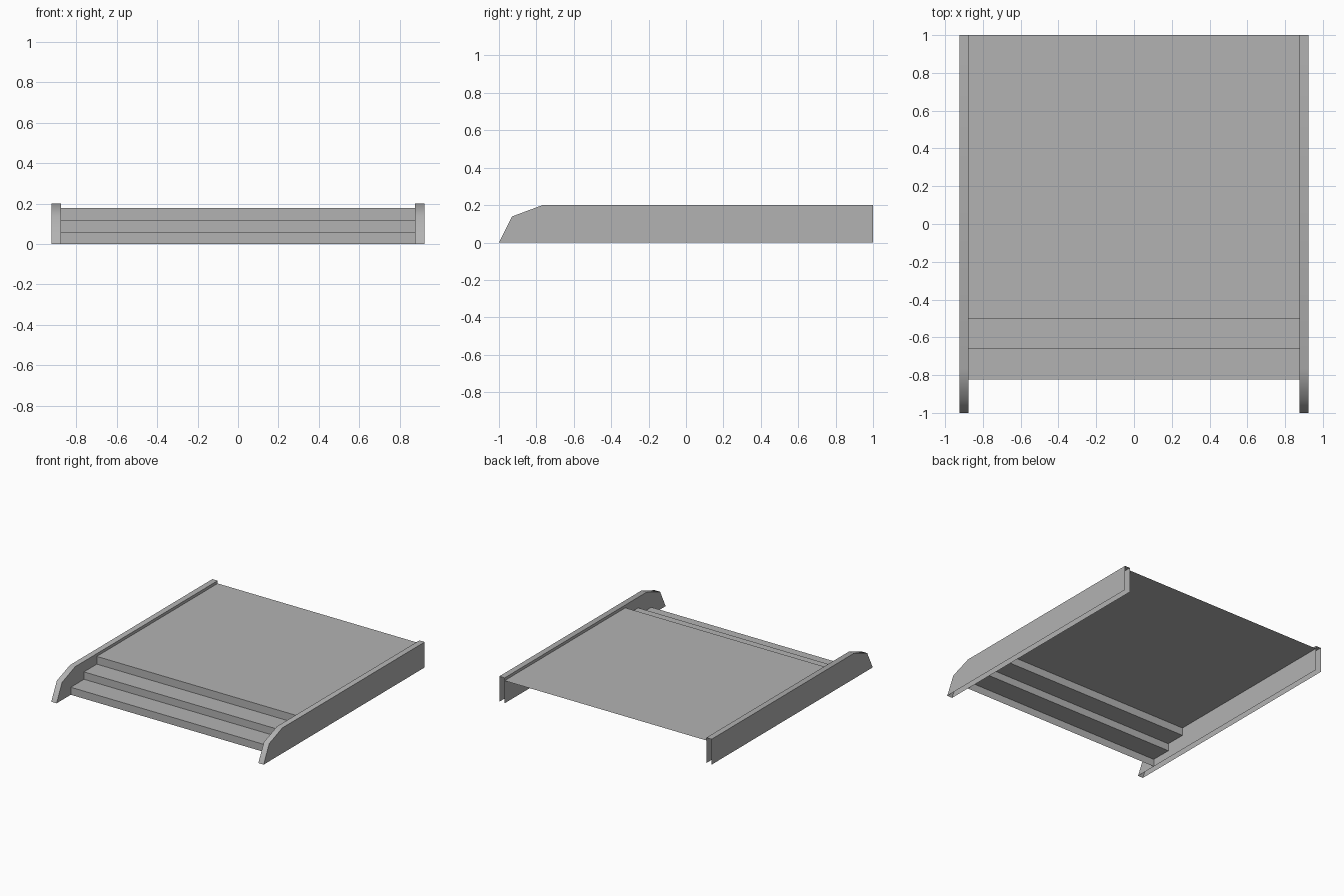
import bpy, math

if "Cube" in bpy.data.objects:
    bpy.data.objects.remove(bpy.data.objects["Cube"])

grey = bpy.data.materials.new("plain_grey")
grey.diffuse_color = (0.45, 0.45, 0.45, 1)
grey.use_nodes = True
grey.node_tree.nodes["Principled BSDF"].inputs["Base Color"].default_value = grey.diffuse_color

INNER, OUTER = 0.877, 0.923


def make_sheet(name, verts, faces):
    """Thin-skinned part made of open surfaces."""
    mesh = bpy.data.meshes.new(name)
    mesh.from_pydata(verts, [], faces)
    mesh.materials.append(grey)
    obj = bpy.data.objects.new(name, mesh)
    bpy.context.collection.objects.link(obj)
    bpy.ops.object.select_all(action='DESELECT')
    obj.select_set(True)
    bpy.context.view_layer.objects.active = obj
    bpy.ops.object.shade_smooth_by_angle(angle=math.radians(60))
    return obj


def strip(profile, x0, x1):
    """Sweep a (y, z) profile from x0 to x1; normals face up and forward."""
    verts = [(x, y, z) for y, z in profile for x in (x0, x1)]
    faces = [(2 * i, 2 * i + 1, 2 * i + 3, 2 * i + 2) for i in range(len(profile) - 1)]
    return verts, faces


# Stepped front and flat deck, one folded sheet
steps = [(-0.823, 0), (-0.823, 0.059), (-0.659, 0.059), (-0.659, 0.117),
         (-0.5, 0.117), (-0.5, 0.178), (1, 0.178)]
make_sheet("stepped_deck", *strip(steps, -INNER, INNER))

# Hollow side walls, open underneath and at the back
edge = [(-1, 0), (-0.931, 0.139), (-0.767, 0.2), (1, 0.2)]
n = len(edge)
for side, x0, x1 in (("left", -OUTER, -INNER), ("right", INNER, OUTER)):
    verts, faces = strip(edge, x0, x1)
    verts += [(x0, 1, 0), (x1, 1, 0)]
    faces.append([2 * i for i in range(n + 1)])                     # panel facing -x
    faces.append([2 * i + 1 for i in reversed(range(n + 1))])       # panel facing +x
    make_sheet(side + "_wall", verts, faces)
